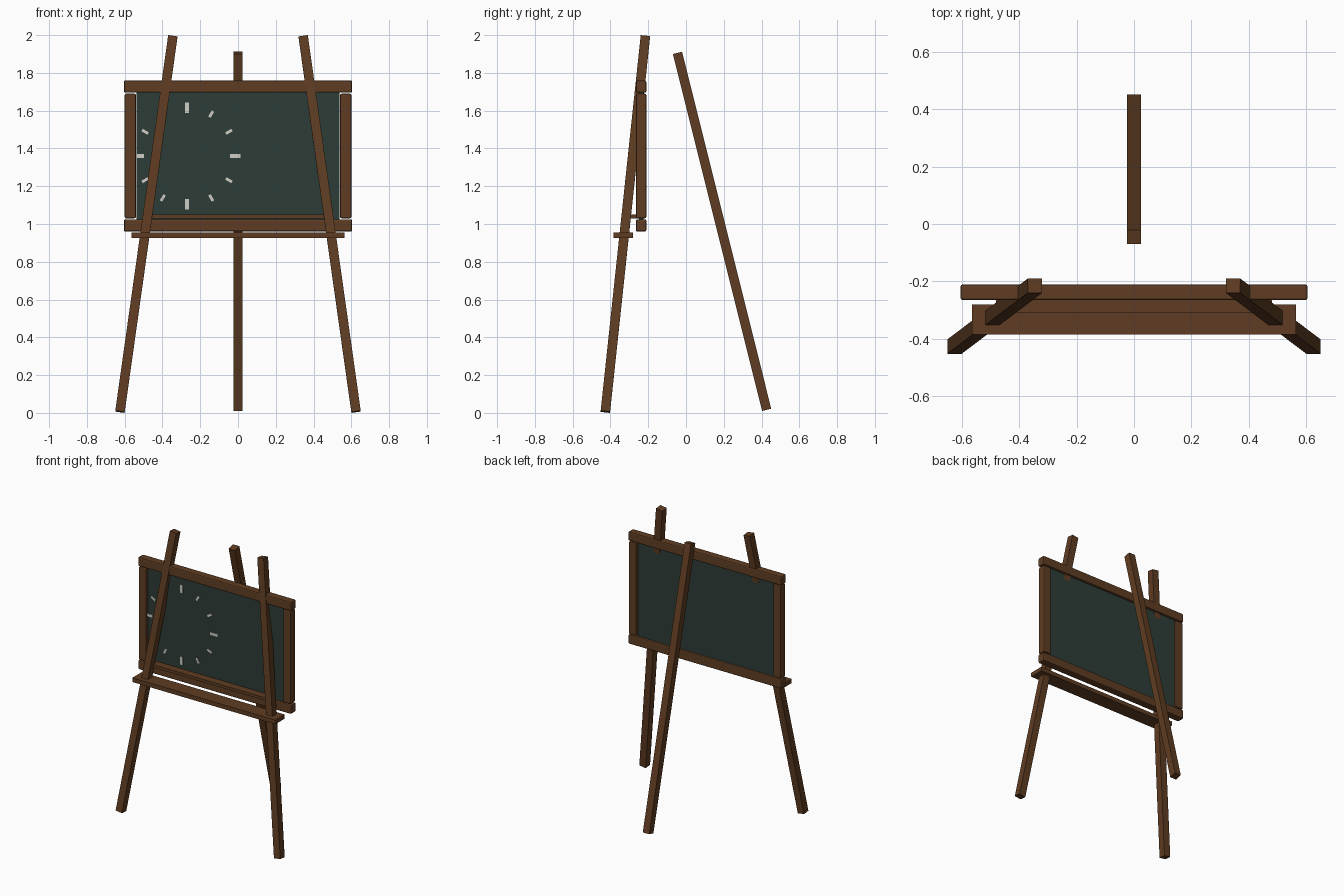
import bpy, bmesh, math
from mathutils import Vector, Matrix

cube = bpy.data.objects.get("Cube")
if cube:
    bpy.data.objects.remove(cube)


def material(name, rgb):
    m = bpy.data.materials.new(name)
    m.use_nodes = True
    m.diffuse_color = (*rgb, 1)
    m.node_tree.nodes["Principled BSDF"].inputs["Base Color"].default_value = (*rgb, 1)
    return m


wood = material("brown wood", (0.115, 0.046, 0.016))
slate = material("green slate", (0.027, 0.045, 0.037))
chalk = material("chalk white", (0.62, 0.62, 0.56))


def box(name, size, matrix, mat, bevel=0):
    bm = bmesh.new()
    bmesh.ops.create_cube(bm, size=1, matrix=Matrix.Diagonal((*size, 1)))
    mesh = bpy.data.meshes.new(name)
    bm.to_mesh(mesh)
    bm.free()
    mesh.materials.append(mat)
    ob = bpy.data.objects.new(name, mesh)
    ob.matrix_world = matrix
    bpy.context.collection.objects.link(ob)
    if bevel:
        mod = ob.modifiers.new("bevel", 'BEVEL')
        mod.width = bevel
        mod.segments = 2
    return ob


def block(name, x, y, z, mat, bevel=0):
    """Axis-aligned box from (min, max) ranges."""
    size = [r[1] - r[0] for r in (x, y, z)]
    centre = [(r[1] + r[0]) / 2 for r in (x, y, z)]
    return box(name, size, Matrix.Translation(centre), mat, bevel)


def beam(name, a, b, width):
    """Square beam between two end points."""
    a, b = Vector(a), Vector(b)
    turn = Vector((0, 0, 1)).rotation_difference(b - a).to_matrix().to_4x4()
    box(name, (width, width, (b - a).length), Matrix.Translation((a + b) / 2) @ turn, wood)


# Legs
for side, s in (("left", 1), ("right", -1)):
    beam(side + "_front_leg", (s * 0.625, -0.427, 0.006), (s * 0.345, -0.215, 1.994), 0.05)
beam("back_leg", (0, 0.427, 0.016), (0, -0.045, 1.906), 0.05)

# Board frame
depth = (-0.265, -0.21)
block("top_rail", (-0.604, 0.604), depth, (1.695, 1.76), wood, 0.008)
block("bottom_rail", (-0.604, 0.604), depth, (0.96, 1.025), wood, 0.008)
for side, s in (("left", 1), ("right", -1)):
    block(side + "_stile", sorted((s * 0.54, s * 0.6)), depth, (1.03, 1.69), wood, 0.008)

# Writing panel
front = -0.249
block("panel", (-0.537, 0.537), (front, -0.226), (1.02, 1.70), slate)

# Support ledge between the legs, and the tray
block("ledge", (-0.48, 0.48), (-0.31, -0.255), (1.03, 1.05), wood)
block("tray", (-0.564, 0.564), (-0.385, -0.28), (0.925, 0.955), wood)

# Ring of chalk hour marks
for i in range(12):
    major = i % 3 == 0
    size = (0.019, 0.004, 0.057) if major else (0.015, 0.004, 0.038)
    place = (Matrix.Translation((-0.27, front - 0.002, 1.36))
             @ Matrix.Rotation(i * math.pi / 6, 4, 'Y')
             @ Matrix.Translation((0, 0, 0.256)))
    box(f"hour_mark_{i}", size, place, chalk)
